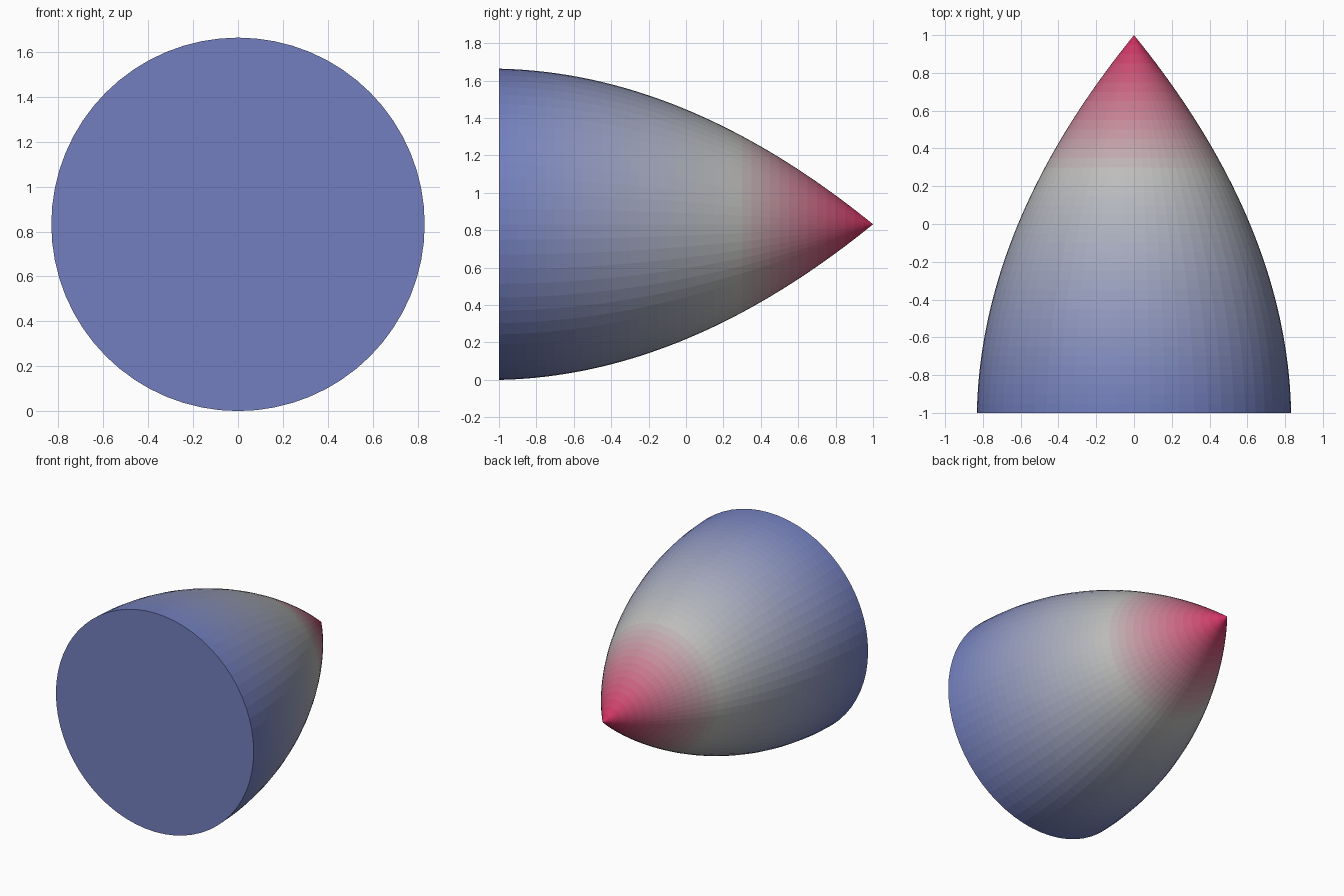
import bpy, bmesh, math

if "Cube" in bpy.data.objects:
    bpy.data.objects.remove(bpy.data.objects["Cube"])

SIDES, RINGS = 64, 40
LENGTH, BASE_R = 2.0, 0.832


def radius(u):
    # ogive profile: u runs from the base (0) to the tip (2)
    return BASE_R - 0.02 * u - 0.198 * u * u


def tint(y):
    # blue base -> grey middle -> crimson tip
    blue, grey, red = (0.44, 0.49, 0.74), (0.74, 0.74, 0.73), (0.80, 0.17, 0.36)
    a, b, f = (blue, grey, (y + 1) / 1.27) if y < 0.27 else (grey, red, (y - 0.27) / 0.73)
    return [(p + (q - p) * f) ** 2.2 for p, q in zip(a, b)] + [1.0]


mesh = bpy.data.meshes.new("nose_cone")
cone = bpy.data.objects.new("nose_cone", mesh)
bpy.context.collection.objects.link(cone)

# one colour band per ring of faces
for i in range(RINGS):
    mat = bpy.data.materials.new(f"band_{i}")
    mat.diffuse_color = tint(-1 + LENGTH * (i + 0.5) / RINGS)
    mat.use_nodes = True
    mat.node_tree.nodes["Principled BSDF"].inputs["Base Color"].default_value = mat.diffuse_color
    mesh.materials.append(mat)

# rings of the curved shell, closed by a tip point and a flat base
bm = bmesh.new()
rings = []
for i in range(RINGS):
    u = LENGTH * i / RINGS
    rings.append([bm.verts.new((radius(u) * math.cos(a), u - 1, BASE_R + radius(u) * math.sin(a)))
                  for a in (math.tau * k / SIDES for k in range(SIDES))])
tip = bm.verts.new((0, 1, BASE_R))
bm.faces.new(rings[0])
for i, ring in enumerate(rings):
    for k in range(SIDES):
        n = (k + 1) % SIDES
        if i + 1 < RINGS:
            face = bm.faces.new((ring[k], ring[n], rings[i + 1][n], rings[i + 1][k]))
        else:
            face = bm.faces.new((ring[k], ring[n], tip))
        face.material_index = i
bmesh.ops.recalc_face_normals(bm, faces=bm.faces)
bm.to_mesh(mesh)
bm.free()
